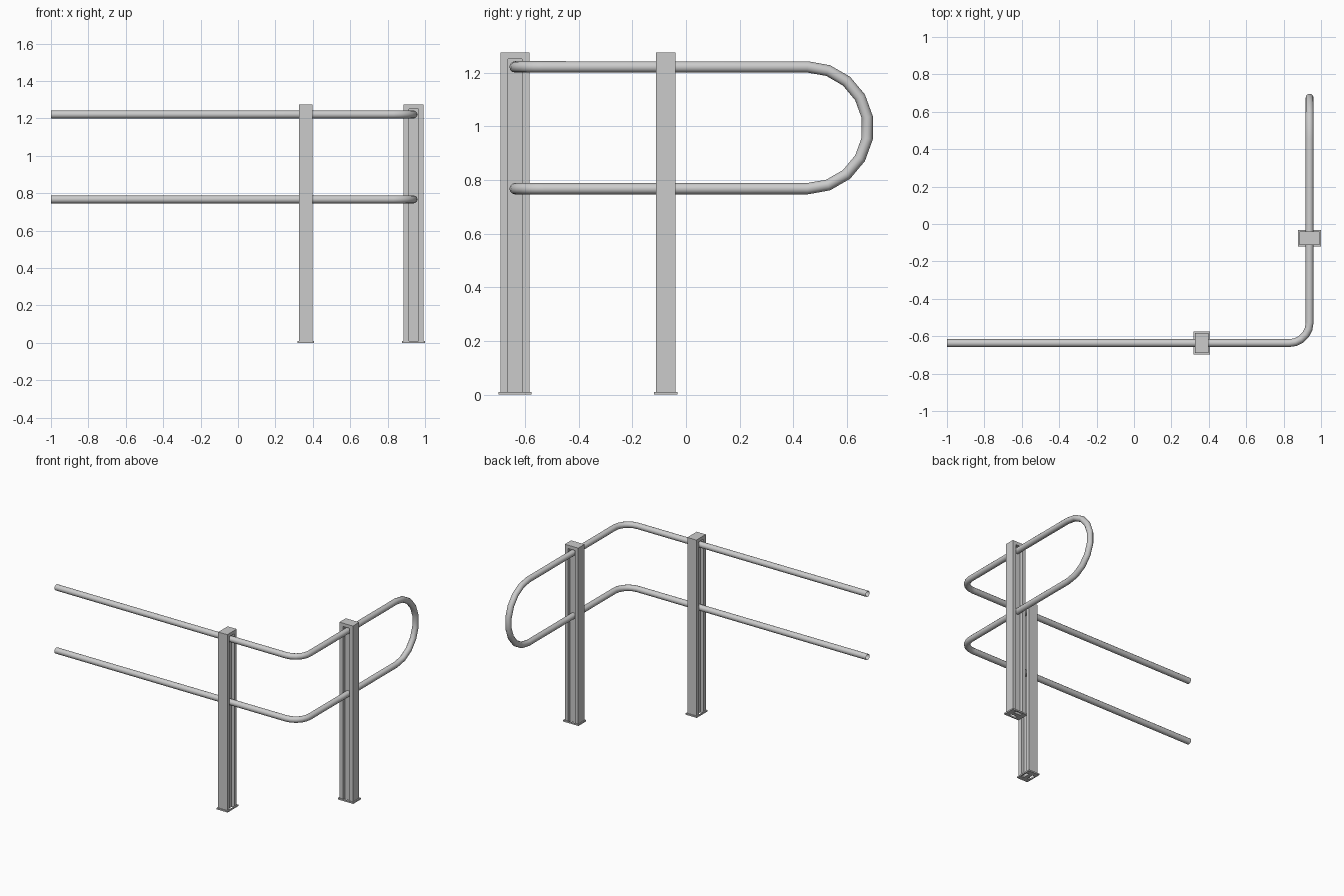
import bpy, bmesh
from math import sin, cos, pi, radians
from mathutils import Vector

if "Cube" in bpy.data.objects:
    bpy.data.objects.remove(bpy.data.objects["Cube"])

RX, RY = 0.939, -0.637      # rail centre lines
Z_TOP, Z_LOW = 1.221, 0.767
TUBE = 0.021


def prism(bm, outline, z0, z1):
    """Extrude a closed 2D outline upward."""
    face = bm.faces.new([bm.verts.new((x, y, z0)) for x, y in outline])
    res = bmesh.ops.extrude_face_region(bm, geom=[face])
    top = [v for v in res["geom"] if isinstance(v, bmesh.types.BMVert)]
    bmesh.ops.translate(bm, verts=top, vec=(0, 0, z1 - z0))


def box(bm, hx, hy, z0, z1, cx=0, cy=0):
    prism(bm, [(cx - hx, cy - hy), (cx + hx, cy - hy),
               (cx + hx, cy + hy), (cx - hx, cy + hy)], z0, z1)


def finish(bm, name, loc=(0, 0, 0), turn=0):
    bmesh.ops.recalc_face_normals(bm, faces=bm.faces)
    mesh = bpy.data.meshes.new(name)
    bm.to_mesh(mesh)
    bm.free()
    ob = bpy.data.objects.new(name, mesh)
    ob.location = loc
    ob.rotation_euler.z = turn
    bpy.context.collection.objects.link(ob)
    return ob


def post(name, loc, turn):
    # H-shaped column: two flanges and a recessed web
    w, d, slot, web = 0.036, 0.0535, 0.026, 0.014
    quarter = [(w, d), (w, slot), (web, slot)]
    outline = (quarter + [(x, -y) for x, y in quarter[::-1]]
               + [(-x, -y) for x, y in quarter]
               + [(-x, y) for x, y in quarter[::-1]])
    bm = bmesh.new()
    prism(bm, outline, 0, 1.25)
    finish(bm, name + "_column", loc, turn)
    # closing cap
    bm = bmesh.new()
    box(bm, w, d, 1.25, 1.274)
    finish(bm, name + "_cap", loc, turn)
    # thin foot flange around the column
    bm = bmesh.new()
    fx, fy, h = 0.044, 0.061, 0.01
    for s in (-1, 1):
        box(bm, fx, (fy - d) / 2, 0, h, cy=s * (fy + d) / 2)
        box(bm, (fx - w) / 2, d, 0, h, cx=s * (fx + w) / 2)
    finish(bm, name + "_foot", loc, turn)


post("front_post", (0.362, RY, 0), 0)
post("side_post", (RX, -0.076, 0), pi / 2)

# One bent tube: lower rail, end loop, upper rail
r, n = 0.11, 5
corner = [(RX - r + r * sin(i / n * pi / 2), RY + r - r * cos(i / n * pi / 2))
          for i in range(n + 1)]
flat = [(-1, RY)] + corner
R, zc, yc = (Z_TOP - Z_LOW) / 2, (Z_TOP + Z_LOW) / 2, 0.452
loop = [(RX, yc + R * sin(radians(20 * i)), zc - R * cos(radians(20 * i)))
        for i in range(10)]
path = [(x, y, Z_LOW) for x, y in flat] + loop + [(x, y, Z_TOP) for x, y in flat[::-1]]

curve = bpy.data.curves.new("rail_path", "CURVE")
curve.dimensions = "3D"
curve.bevel_depth = TUBE
curve.bevel_resolution = 4
spline = curve.splines.new("POLY")
spline.points.add(len(path) - 1)
for p, co in zip(spline.points, path):
    p.co = (*co, 1)
rail = bpy.data.objects.new("handrail", curve)
bpy.context.collection.objects.link(rail)
bpy.context.view_layer.objects.active = rail
rail.select_set(True)
bpy.ops.object.convert(target="MESH")
bpy.ops.object.shade_smooth_by_angle(angle=radians(40))
